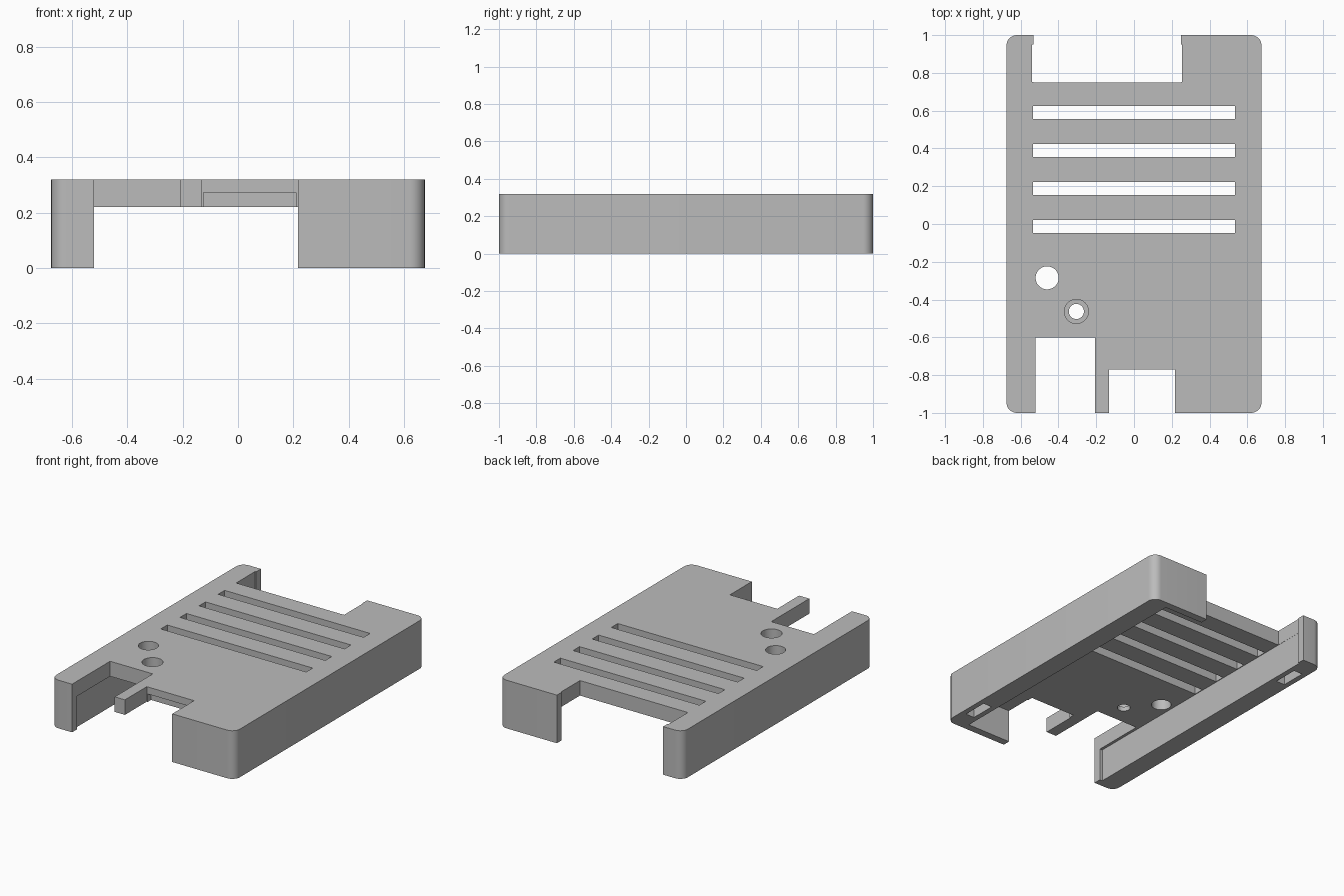
import bpy, bmesh, math
from mathutils import Matrix

cube = bpy.data.objects.get("Cube")
if cube:
    bpy.data.objects.remove(cube, do_unlink=True)

WIDTH, LENGTH, HEIGHT = 1.35, 2.0, 0.32
CEILING = 0.22          # underside of the top plate
LOW, HIGH = -0.1, 0.5   # overshoot for through cuts

grey = bpy.data.materials.new("plain grey")
grey.use_nodes = True
colour = (0.5, 0.5, 0.5, 1)
grey.diffuse_color = colour
grey.node_tree.nodes["Principled BSDF"].inputs["Base Color"].default_value = colour


def make_object(name, bm):
    mesh = bpy.data.meshes.new(name)
    bm.to_mesh(mesh)
    bm.free()
    obj = bpy.data.objects.new(name, mesh)
    bpy.context.collection.objects.link(obj)
    return obj


def box(name, x0, x1, y0, y1, z0=LOW, z1=HIGH, radius=0):
    bm = bmesh.new()
    place = Matrix.Translation(((x0 + x1) / 2, (y0 + y1) / 2, (z0 + z1) / 2))
    size = Matrix.Diagonal((x1 - x0, y1 - y0, z1 - z0, 1))
    bmesh.ops.create_cube(bm, size=1, matrix=place @ size)
    if radius:
        upright = [e for e in bm.edges
                   if abs(e.verts[0].co.z - e.verts[1].co.z) > 0.01]
        bmesh.ops.bevel(bm, geom=upright, offset=radius, segments=8,
                        profile=0.5, affect='EDGES')
    return make_object(name, bm)


def cylinder(name, x, y, radius, z0=LOW):
    bm = bmesh.new()
    bmesh.ops.create_cone(bm, cap_ends=True, segments=48, radius1=radius,
                          radius2=radius, depth=HIGH - z0,
                          matrix=Matrix.Translation((x, y, (z0 + HIGH) / 2)))
    return make_object(name, bm)


# Rounded outer block
case = box("case_cover", -WIDTH / 2, WIDTH / 2, -LENGTH / 2, LENGTH / 2,
           0, HEIGHT, radius=0.055)
case.data.materials.append(grey)

# Hollow underside, thick side walls and thin end walls
cutters = [box("cavity", -0.54, 0.54, -0.95, 0.95, LOW, CEILING)]

# Port openings at the back and front
cutters += [
    box("back_opening", -0.532, 0.25, 0.75, 1.1),
    box("back_opening_relief", -0.539, 0.255, 0.751, 0.951),
    box("front_wall_opening", -0.52, 0.215, -1.1, -0.9, LOW, CEILING),
    box("front_wide_notch", -0.521, -0.207, -1.1, -0.6),
    box("front_small_notch", -0.132, 0.216, -1.1, -0.77),
    box("connector_pocket", -0.125, 0.21, -0.8, -0.735, 0.15, 0.273),
]

# Cooling slots
for i in range(4):
    y = 0.59 - 0.201 * i
    cutters.append(box("vent_slot", -0.535, 0.535, y - 0.034, y + 0.034))

# Light hole and stepped button hole
cutters += [
    cylinder("plain_hole", -0.46, -0.285, 0.061),
    cylinder("button_hole", -0.305, -0.463, 0.04),
    cylinder("button_recess", -0.305, -0.463, 0.064, 0.25),
]

# Catch pockets in the rim at two opposite corners
for side in (-1, 1):
    x, y = side * 0.607, side * -0.775
    cutters.append(box("catch_pocket", x - 0.032, x + 0.032,
                       y - 0.085, y + 0.085, LOW, 0.1))

# Cut everything and bake the result
for cutter in cutters:
    cutter.hide_render = True
    mod = case.modifiers.new(cutter.name, 'BOOLEAN')
    mod.operation = 'DIFFERENCE'
    mod.solver = 'EXACT'
    mod.object = cutter
graph = bpy.context.evaluated_depsgraph_get()
baked = bpy.data.meshes.new_from_object(case.evaluated_get(graph))
case.modifiers.clear()
case.data = baked
for cutter in cutters:
    bpy.data.objects.remove(cutter, do_unlink=True)
baked.materials.clear()
baked.materials.append(grey)
for face in baked.polygons:
    face.material_index = 0

# Smooth round corners and holes, sharp edges elsewhere
bpy.ops.object.select_all(action='DESELECT')
case.select_set(True)
bpy.context.view_layer.objects.active = case
bpy.ops.object.shade_smooth_by_angle(angle=math.radians(30))
